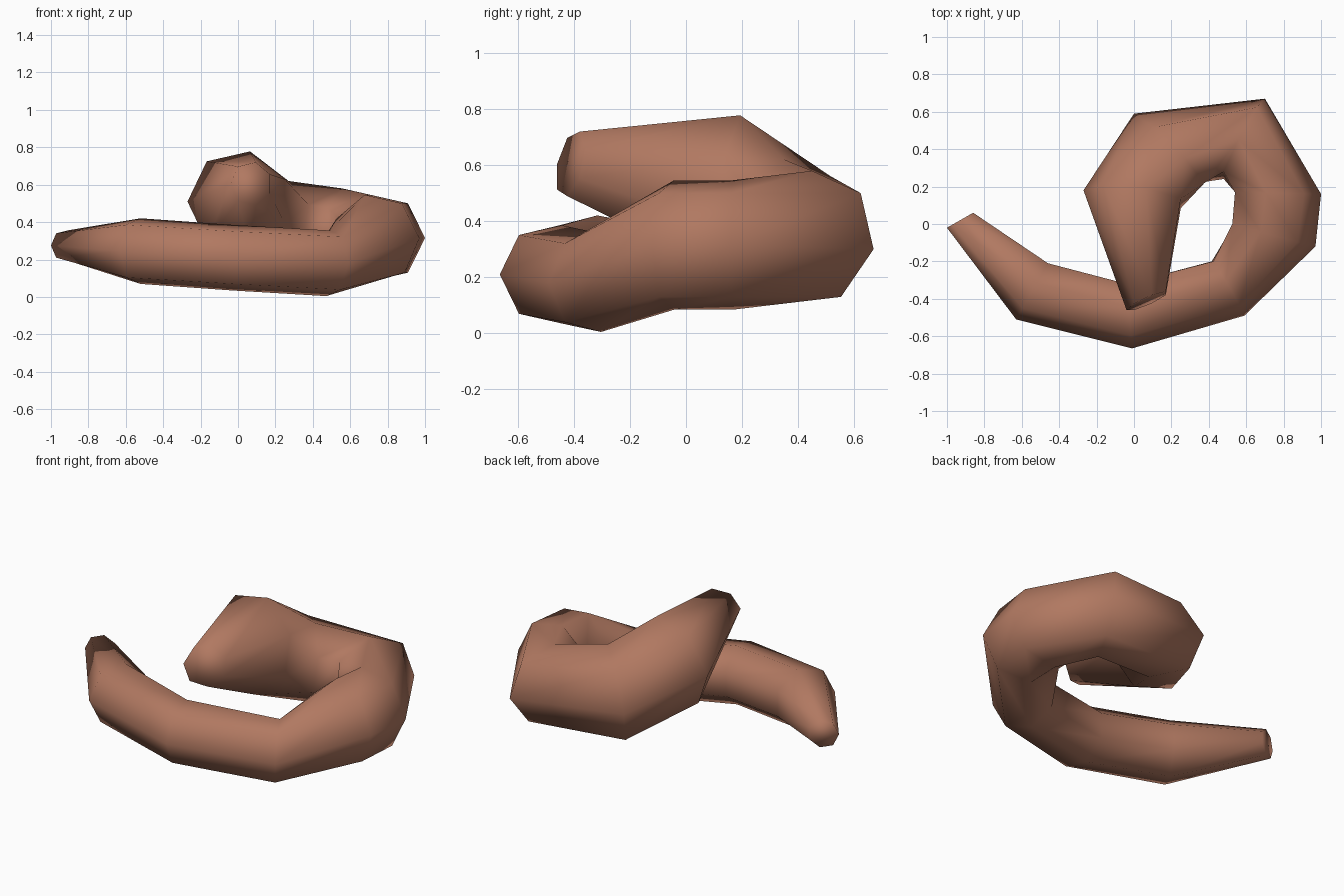
import bpy, bmesh, math
from mathutils import Vector

if "Cube" in bpy.data.objects:
    bpy.data.objects.remove(bpy.data.objects["Cube"])

SIDES = 7
# Cross-sections along the coil: outer corner, middle of inner side, upward radius
RINGS = [
    ((-1.00, -0.02, 0.275), (-0.86, 0.06, 0.275), (0.00, 0.00, 0.083)),
    ((-0.63, -0.51, 0.245), (-0.46, -0.21, 0.245), (0.00, 0.00, 0.18)),
    ((-0.01, -0.665, 0.21), (-0.04, -0.32, 0.21), (0.00, 0.00, 0.18)),
    ((0.59, -0.49, 0.18), (0.42, -0.20, 0.18), (0.01, 0.00, 0.18)),
    ((0.97, -0.12, 0.315), (0.53, 0.00, 0.315), (-0.01, 0.00, 0.237)),
    ((1.00, 0.16, 0.315), (0.54, 0.17, 0.315), (0.00, 0.00, 0.237)),
    ((0.70, 0.67, 0.30), (0.48, 0.26, 0.376), (0.00, 0.045, 0.237)),
    ((0.00, 0.59, 0.36), (0.36, 0.22, 0.385), (0.04, 0.00, 0.25)),
    ((-0.27, 0.18, 0.51), (0.25, 0.11, 0.51), (0.00, 0.06, 0.275)),
    ((-0.04, -0.46, 0.605), (0.17, -0.37, 0.605), (0.00, 0.023, 0.118)),
]

bm = bmesh.new()
loops = []
flat = math.cos(math.pi / SIDES)   # distance of a flat side from the centre
for outer, inner, up in RINGS:
    o, i, u = Vector(outer), Vector(inner), Vector(up)
    r = (o - i) / (1 + flat)
    c = o - r
    loops.append([bm.verts.new(c + r * math.cos(a) + u * math.sin(a))
                  for a in (2 * math.pi * k / SIDES for k in range(SIDES))])

# Skin between neighbouring sections
for a, b in zip(loops, loops[1:]):
    for k in range(SIDES):
        n = (k + 1) % SIDES
        bm.faces.new((a[k], a[n], b[n], b[k]))
# Blunt end caps
bm.faces.new(loops[0])
bm.faces.new(loops[-1])
bmesh.ops.recalc_face_normals(bm, faces=bm.faces)

# Smooth shading all over
for f in bm.faces:
    f.smooth = True

mesh = bpy.data.meshes.new("coiled_body")
bm.to_mesh(mesh)
bm.free()
body = bpy.data.objects.new("coiled_body", mesh)
bpy.context.collection.objects.link(body)

# Single brown colour
brown = bpy.data.materials.new("warm_brown")
brown.diffuse_color = (0.44, 0.19, 0.12, 1)
brown.use_nodes = True
brown.node_tree.nodes["Principled BSDF"].inputs["Base Color"].default_value = brown.diffuse_color
mesh.materials.append(brown)
